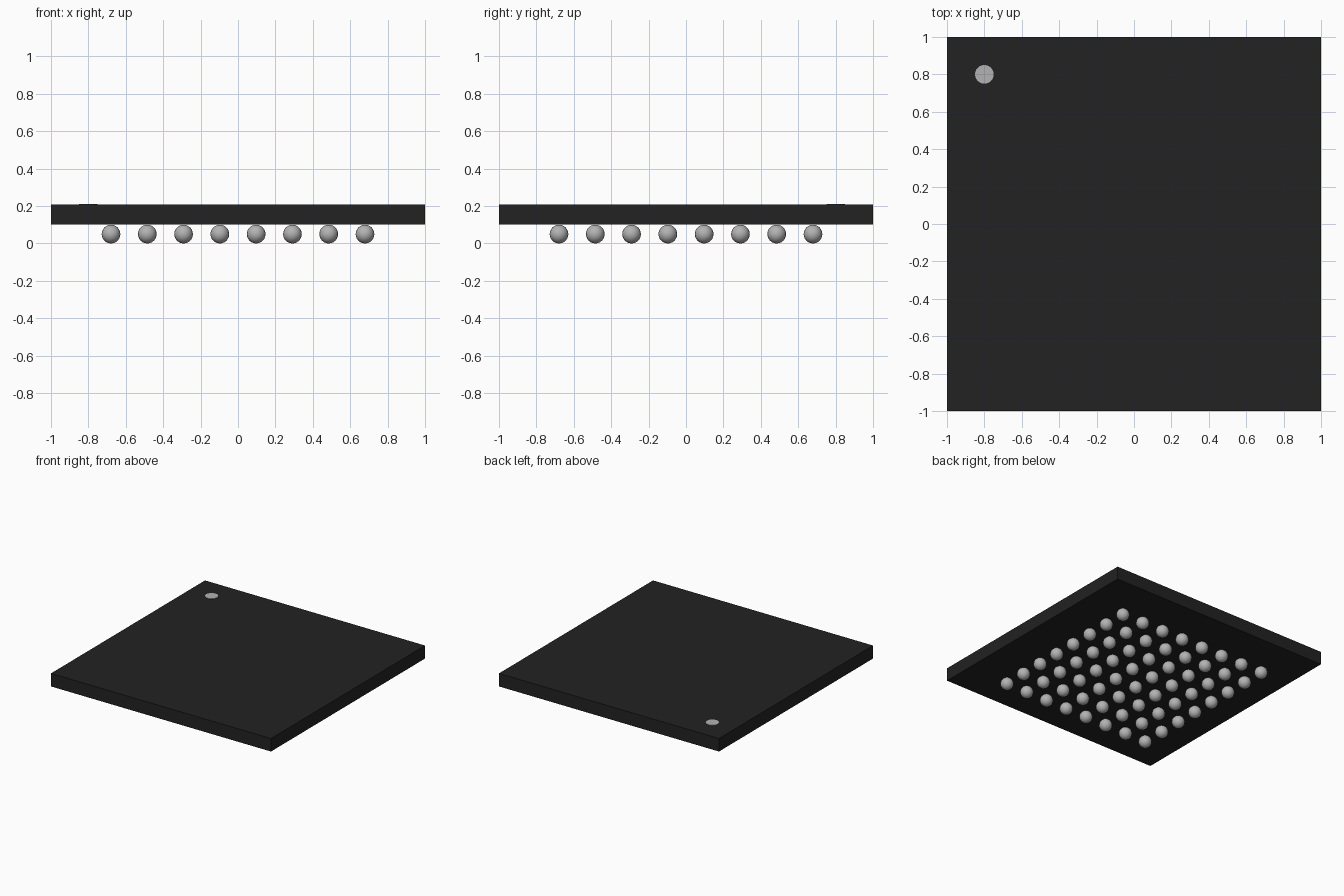
import bpy

if "Cube" in bpy.data.objects:
    bpy.data.objects.remove(bpy.data.objects["Cube"])

def material(name, value):
    m = bpy.data.materials.new(name)
    m.diffuse_color = (value, value, value, 1)
    m.use_nodes = True
    m.node_tree.nodes["Principled BSDF"].inputs["Base Color"].default_value = m.diffuse_color
    return m

black = material("black_resin", 0.016)
solder = material("solder_grey", 0.45)
marking = material("marker_grey", 0.45)

BALL_R = 0.05
PITCH = 0.194
BODY_Z0, BODY_Z1 = 0.10, 0.207

# Flat square package body
bpy.ops.mesh.primitive_cube_add(size=1, location=(0, 0, (BODY_Z0 + BODY_Z1) / 2))
body = bpy.context.object
body.name = "package_body"
body.scale = (2, 2, BODY_Z1 - BODY_Z0)
body.data.materials.append(black)

# Pin-one marker: thin disc in the back left corner
bpy.ops.mesh.primitive_cylinder_add(vertices=24, radius=0.05, depth=0.004,
                                    location=(-0.8, 0.8, BODY_Z1 + 0.001))
dot = bpy.context.object
dot.name = "corner_marker"
dot.data.materials.append(marking)

# 8 x 8 grid of solder balls sharing one mesh
bpy.ops.mesh.primitive_uv_sphere_add(segments=16, ring_count=12, radius=BALL_R)
first = bpy.context.object
bpy.ops.object.shade_smooth()
first.data.materials.append(solder)
for i in range(8):
    for j in range(8):
        ball = first if i == j == 0 else first.copy()
        if ball is not first:
            bpy.context.collection.objects.link(ball)
        ball.name = f"solder_ball_{i}_{j}"
        ball.location = ((i - 3.5) * PITCH, (j - 3.5) * PITCH, BALL_R)
